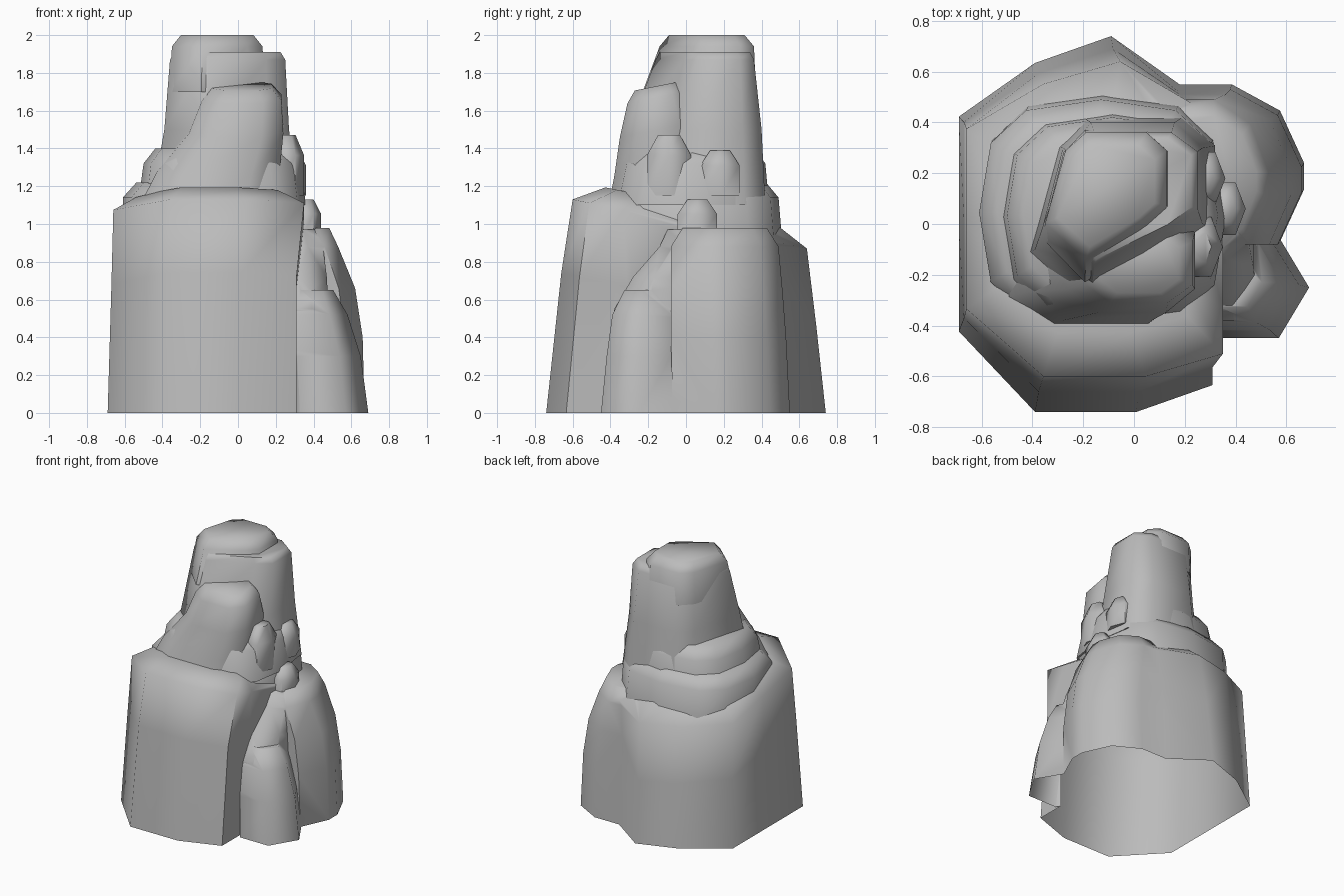
import bpy, bmesh, math

cube = bpy.data.objects.get("Cube")
if cube:
    bpy.data.objects.remove(cube)

stone = bpy.data.materials.new("grey stone")
stone.use_nodes = True
grey = (0.5, 0.5, 0.5, 1)
stone.diffuse_color = grey
stone.node_tree.nodes["Principled BSDF"].inputs["Base Color"].default_value = grey


def rounded(sides, turn=0, squareness=0.7):
    """Outline of a polygon between a circle and a square."""
    points = []
    for i in range(sides):
        angle = (i + turn) * math.tau / sides
        points.append([math.copysign(abs(part) ** squareness, part)
                       for part in (math.cos(angle), math.sin(angle))])
    return points


def smooth(rock_object):
    bpy.ops.object.select_all(action="DESELECT")
    rock_object.select_set(True)
    bpy.context.view_layer.objects.active = rock_object
    bpy.ops.object.shade_smooth_by_angle(angle=math.radians(65))


def rock(name, shape, levels, rise, shrink, slope=0):
    """Loft an outline through boxes (height, left, right, front, back) and add a rounded crown.

    Everything above the foot is tipped by slope along y.
    """
    xs, ys = zip(*shape)
    shape = [((x - min(xs)) / (max(xs) - min(xs)) * 2 - 1,
              (y - min(ys)) / (max(ys) - min(ys)) * 2 - 1) for x, y in shape]
    boxes = [(z, (left + right) / 2, (front + back) / 2, (right - left) / 2, (back - front) / 2)
             for z, left, right, front, back in levels]
    z, cx, cy, rx, ry = boxes[-1]
    boxes.append((z + rise, cx, cy, rx * shrink, ry * shrink))
    bm = bmesh.new()
    rings = []
    for z, cx, cy, rx, ry in boxes:
        tip = slope if rings else 0
        rings.append([bm.verts.new((cx + x * rx, cy + y * ry, z + tip * y * ry)) for x, y in shape])
    for low, high in zip(rings, rings[1:]):
        for i in range(len(shape)):
            bm.faces.new((low[i - 1], low[i], high[i], high[i - 1]))
    bm.faces.new(rings[-1])
    bm.faces.new(reversed(rings[0]))
    mesh = bpy.data.meshes.new(name)
    bm.to_mesh(mesh)
    bm.free()
    mesh.materials.append(stone)
    rock_object = bpy.data.objects.new(name, mesh)
    bpy.context.collection.objects.link(rock_object)
    smooth(rock_object)
    return rock_object


# Broad base whose top falls towards the back
base = rock("base_rock",
            [(-0.4, -0.7), (0, -0.7), (0.3, -0.6), (0.3, -0.4), (0.3, 0.3), (0.2, 0.5),
             (-0.1, 0.7), (-0.4, 0.6), (-0.7, 0.4), (-0.7, 0), (-0.7, -0.4)],
            [(0, -0.69, 0.31, -0.74, 0.74),
             (0.6, -0.67, 0.31, -0.66, 0.69),
             (1, -0.66, 0.35, -0.6, 0.64)],
            rise=0.1, shrink=0.72, slope=-0.21)

# Lobes leaning on the left side of the base
lobes = [
    rock("side_lobe",
         [(0.1, -0.1), (0.6, -0.1), (0.7, 0.1), (0.7, 0.2), (0.6, 0.4), (0.4, 0.5), (0.1, 0.5)],
         [(0, 0.1, 0.67, -0.07, 0.55),
          (0.4, 0.1, 0.66, -0.08, 0.53),
          (0.66, 0.1, 0.62, -0.08, 0.51),
          (0.88, 0.1, 0.53, -0.08, 0.49)],
         rise=0.1, shrink=0.78),
    rock("side_ramp", rounded(8, turn=0.5),
         [(0, 0.1, 0.48, -0.4, 0.2),
          (0.55, 0.1, 0.48, -0.38, 0.2),
          (0.72, 0.1, 0.47, -0.28, 0.2),
          (0.88, 0.1, 0.45, -0.14, 0.2)],
         rise=0.09, shrink=0.75),
    rock("front_lobe", rounded(6, squareness=1),
         [(0, 0.21, 0.69, -0.45, -0.05),
          (0.3, 0.2, 0.65, -0.42, -0.06),
          (0.52, 0.2, 0.58, -0.39, -0.07)],
         rise=0.13, shrink=0.6)]

# Fuse the lobes with the base into one hollow shell, open below
for lobe in lobes:
    union = base.modifiers.new(lobe.name, "BOOLEAN")
    union.operation = "UNION"
    union.solver = "EXACT"
    union.object = lobe
shell = bpy.data.meshes.new_from_object(base.evaluated_get(bpy.context.evaluated_depsgraph_get()))
base.modifiers.clear()
base.data = shell
for lobe in lobes:
    bpy.data.objects.remove(lobe)
bm = bmesh.new()
bm.from_mesh(shell)
floor = [face for face in bm.faces if all(abs(vert.co.z) < 0.001 for vert in face.verts)]
bmesh.ops.delete(bm, geom=floor, context="FACES")
bm.to_mesh(shell)
bm.free()
smooth(base)

# Stepped ledges around the tower foot
rock("lower_ledge", rounded(12),
     [(0.9, -0.6, 0.36, -0.4, 0.51),
      (1.14, -0.61, 0.35, -0.4, 0.49)],
     rise=0.08, shrink=0.85)
rock("upper_ledge", rounded(12),
     [(1.1, -0.53, 0.36, -0.4, 0.44),
      (1.32, -0.5, 0.33, -0.35, 0.42)],
     rise=0.08, shrink=0.85)

# Tall tower, and the higher peak on its right part
tower_shape = [(-0.2, -0.3), (0.1, -0.1), (0.2, 0), (0.2, 0.3), (0.1, 0.4),
               (-0.2, 0.4), (-0.3, 0.3), (-0.4, -0.1)]
rock("tower", tower_shape,
     [(1.1, -0.46, 0.32, -0.36, 0.42),
      (1.5, -0.39, 0.27, -0.3, 0.4),
      (1.87, -0.36, 0.25, -0.16, 0.36)],
     rise=0.04, shrink=0.92)
rock("tower_peak", tower_shape,
     [(1.7, -0.36, 0.14, -0.23, 0.37),
      (1.94, -0.35, 0.13, -0.14, 0.36)],
     rise=0.06, shrink=0.8)

# Leaning shoulder against the front of the tower
rock("front_shoulder", rounded(8, turn=0.5),
     [(1.1, -0.52, 0.2, -0.41, 0.1),
      (1.3, -0.43, 0.22, -0.38, 0.1),
      (1.5, -0.26, 0.24, -0.35, 0.06),
      (1.67, -0.19, 0.23, -0.31, 0)],
     rise=0.06, shrink=0.75, slope=0.2)

# Small boulders wedged between the lobes and the tower
for place, x, y, low, top, half in (("front", 0.26, -0.09, 1.15, 1.47, 0.09),
                                    ("back", 0.28, 0.18, 1.15, 1.39, 0.08),
                                    ("low", 0.36, 0.06, 0.9, 1.13, 0.08)):
    box = (x - half, x + half, y - half * 1.3, y + half * 1.3)
    rock(place + "_boulder", rounded(6, squareness=1),
         [(low, *box), ((low + top * 2) / 3, *box)],
         rise=(top - low) / 3, shrink=0.5)
